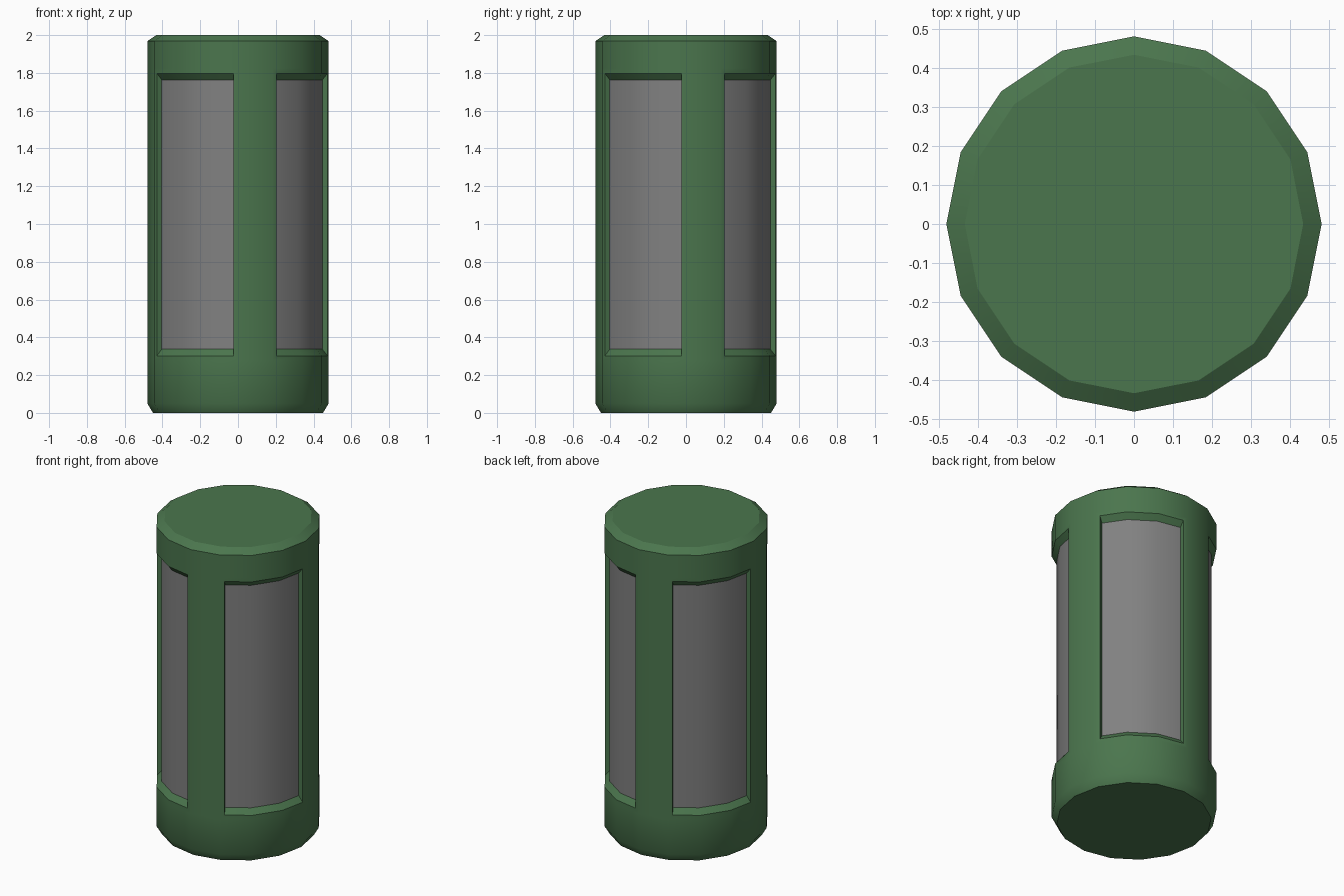
import bpy, bmesh, math
from mathutils import Vector

if "Cube" in bpy.data.objects:
    bpy.data.objects.remove(bpy.data.objects["Cube"])

SIDES = 16
# Radius and height of each ring, bottom to top
PROFILE = [(0.45, 0.0), (0.48, 0.05), (0.48, 0.277), (0.48, 1.823), (0.48, 1.968), (0.433, 2.0)]


def material(name, color):
    m = bpy.data.materials.new(name)
    m.diffuse_color = color
    m.use_nodes = True
    m.node_tree.nodes["Principled BSDF"].inputs["Base Color"].default_value = m.diffuse_color
    return m


# Canister shell
bm = bmesh.new()
rings = []
for r, z in PROFILE:
    angles = [2 * math.pi * i / SIDES for i in range(SIDES)]
    rings.append([bm.verts.new((r * math.cos(a), r * math.sin(a), z)) for a in angles])
bm.faces.new(rings[0][::-1])
bm.faces.new(rings[-1])
wall = []
for level, (low, high) in enumerate(zip(rings, rings[1:])):
    for i in range(SIDES):
        j = (i + 1) % SIDES
        f = bm.faces.new((low[i], low[j], high[j], high[i]))
        if level == 2:
            wall.append(f)
bm.normal_update()

# Four recessed windows, each three facets wide, leaving one-facet posts
for k in range(4):
    faces = wall[4 * k + 1:4 * k + 4]
    bmesh.ops.inset_region(bm, faces=faces, thickness=0.025, use_even_offset=True)
    bmesh.ops.inset_region(bm, faces=faces, thickness=0.0001, use_even_offset=True)
    for v in {v for f in faces for v in f.verts}:
        dz = 0.035 if v.co.z < 1.0 else -0.035
        v.co = Vector((v.co.x * 0.94, v.co.y * 0.94, v.co.z + dz))
    for f in faces:
        f.material_index = 1

mesh = bpy.data.meshes.new("canister")
bm.to_mesh(mesh)
bm.free()
mesh.materials.append(material("green_shell", (0.07, 0.18, 0.075, 1)))
mesh.materials.append(material("grey_panel", (0.22, 0.22, 0.22, 1)))
canister = bpy.data.objects.new("canister", mesh)
bpy.context.collection.objects.link(canister)

# Smooth round the sides, crisp at the rim and window frames
bpy.context.view_layer.objects.active = canister
canister.select_set(True)
bpy.ops.object.shade_smooth_by_angle(angle=math.radians(32))
